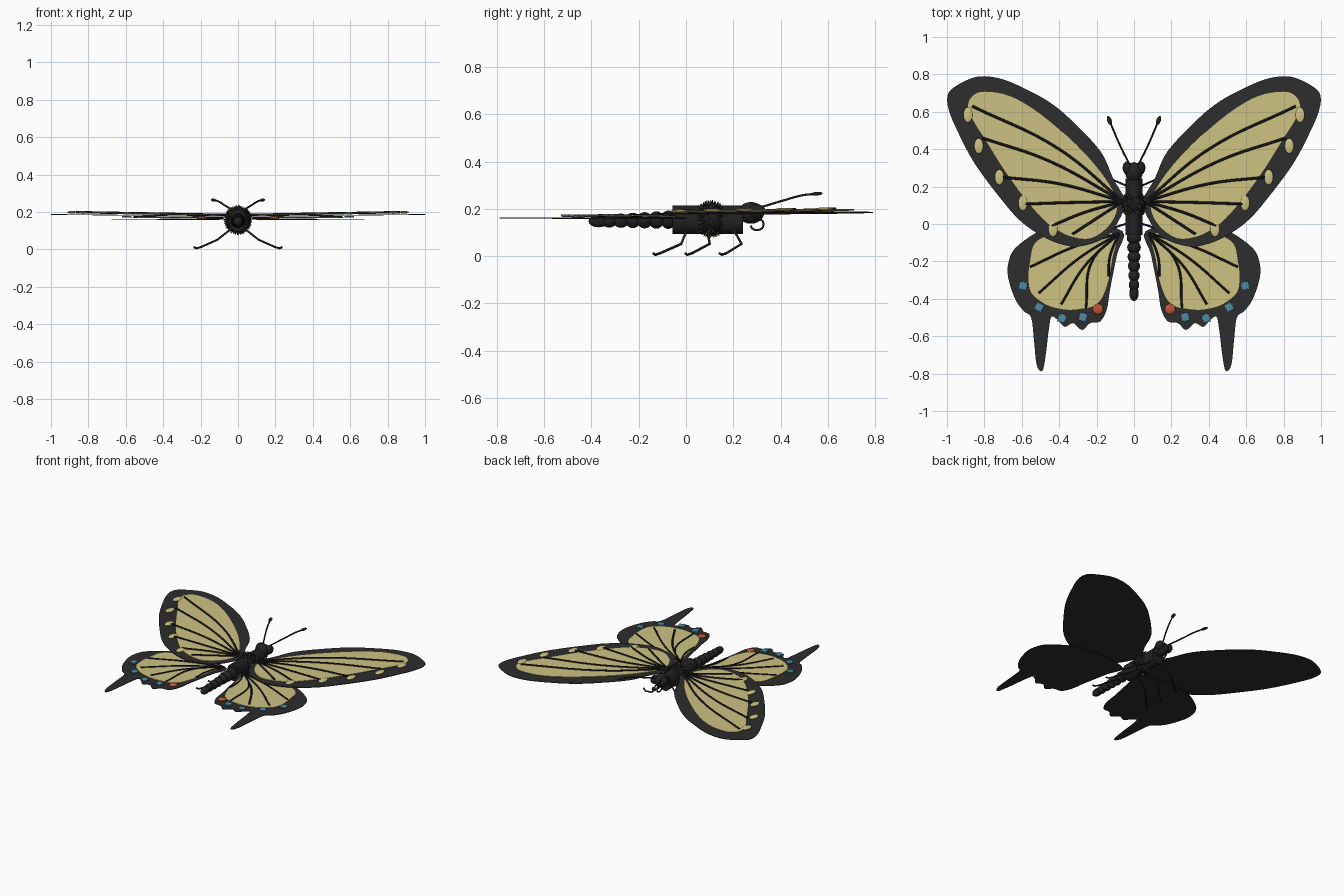
import bpy, bmesh, math, random
from mathutils import Vector, Matrix

if "Cube" in bpy.data.objects:
    bpy.data.objects.remove(bpy.data.objects["Cube"])

random.seed(4)


def material(name, rgb):
    m = bpy.data.materials.new(name)
    m.diffuse_color = (*rgb, 1)
    m.use_nodes = True
    m.node_tree.nodes["Principled BSDF"].inputs["Base Color"].default_value = m.diffuse_color
    return m


BORDER = material("charcoal", (0.026, 0.026, 0.027))
BODY = material("soft black", (0.016, 0.016, 0.018))
VEIN = material("vein black", (0.008, 0.008, 0.008))
YELLOW = material("pale yellow", (0.62, 0.54, 0.225))
BLUE = material("dusty blue", (0.08, 0.26, 0.37))
RED = material("orange red", (0.52, 0.09, 0.04))


def finish(name, bm, mats, smooth=False, mirror=False):
    bmesh.ops.recalc_face_normals(bm, faces=bm.faces[:])
    me = bpy.data.meshes.new(name)
    bm.to_mesh(me)
    bm.free()
    for m in mats:
        me.materials.append(m)
    for p in me.polygons:
        p.use_smooth = smooth
    ob = bpy.data.objects.new(name, me)
    bpy.context.collection.objects.link(ob)
    if mirror:
        ob.modifiers.new("mirror", 'MIRROR').use_mirror_merge = False
    return ob


def smooth_loop(pts, n=4):
    """Closed Catmull-Rom loop through 2D points."""
    out, k = [], len(pts)
    for i in range(k):
        a, b, c, d = (Vector(pts[(i + j) % k]) for j in (-1, 0, 1, 2))
        for s in range(n):
            t = s / n
            out.append(0.5 * (2 * b + (c - a) * t + (2 * a - 5 * b + 4 * c - d) * t * t
                              + (3 * b - a - 3 * c + d) * t ** 3))
    return out


def plate(name, pts, z0, slope, thick, mat):
    """Thin sheet with a given outline, rising gently outwards."""
    bm = bmesh.new()
    f = bm.faces.new([bm.verts.new((p.x, p.y, z0 + slope * p.x)) for p in smooth_loop(pts)])
    r = bmesh.ops.extrude_face_region(bm, geom=[f])
    top = [v for v in r["geom"] if isinstance(v, bmesh.types.BMVert)]
    bmesh.ops.translate(bm, verts=top, vec=(0, 0, thick))
    bmesh.ops.triangulate(bm, faces=[f for f in bm.faces if len(f.verts) > 4])
    return finish(name, bm, [mat], mirror=True)


def tubes(name, paths, radius, mat, handle='AUTO'):
    """Round tubes along paths, repeated on both sides."""
    cu = bpy.data.curves.new(name, 'CURVE')
    cu.dimensions = '3D'
    cu.bevel_depth, cu.bevel_resolution, cu.resolution_u = radius, 1, 8
    cu.use_fill_caps = True
    for path in paths:
        for side in (1, -1):
            sp = cu.splines.new('BEZIER')
            sp.bezier_points.add(len(path) - 1)
            for bp, p in zip(sp.bezier_points, path):
                bp.co = (p[0] * side, p[1], p[2])
                bp.handle_left_type = bp.handle_right_type = handle
    tmp = bpy.data.objects.new(name + "_curve", cu)
    bpy.context.collection.objects.link(tmp)
    bpy.context.view_layer.update()
    me = bpy.data.meshes.new_from_object(tmp.evaluated_get(bpy.context.evaluated_depsgraph_get()))
    bpy.data.objects.remove(tmp)
    me.name = name
    me.materials.clear()
    me.materials.append(mat)
    ob = bpy.data.objects.new(name, me)
    bpy.context.collection.objects.link(ob)


def balls(name, items, mat, mirror=False, seg=16):
    """Ellipsoids given as (centre, radii, turn about z, tilt about x)."""
    bm = bmesh.new()
    for c, r, turn, tilt in items:
        m = (Matrix.Translation(c) @ Matrix.Rotation(turn, 4, 'Z')
             @ Matrix.Rotation(tilt, 4, 'X') @ Matrix.Diagonal((*r, 1)))
        bmesh.ops.create_uvsphere(bm, u_segments=seg, v_segments=seg // 2 + 2, radius=1, matrix=m)
    return finish(name, bm, [mat], True, mirror)


# Forewings: dark sheet with yellow panel
fore = [(.05, .13), (.11, .24), (.18, .39), (.34, .56), (.45, .65), (.556, .71), (.69, .77),
        (.80, .79), (.88, .775), (.97, .725), (.998, .68), (.99, .61), (.95, .51), (.85, .32),
        (.69, .107), (.60, .01), (.50, -.06), (.40, -.105), (.29, -.12), (.15, -.07), (.07, .04)]
fore_in = [(.10, .15), (.18, .28), (.315, .43), (.50, .59), (.66, .685), (.80, .71), (.865, .685),
           (.89, .63), (.86, .55), (.80, .455), (.69, .28), (.556, .10), (.42, -.03), (.26, -.08),
           (.155, -.03), (.095, .06)]
plate("forewing", fore, .175, .01, .004, BORDER)
plate("forewing_panel", fore_in, .180, .018, .004, YELLOW)

# Hindwings: scalloped edge and long tail
hind = [(.06, -.04), (.25, .0), (.42, -.01), (.52, -.045), (.636, -.13), (.672, -.21), (.672, -.29),
        (.636, -.40), (.59, -.465), (.55, -.50), (.535, -.62), (.52, -.755), (.49, -.785),
        (.472, -.70), (.455, -.56), (.44, -.495), (.406, -.515), (.37, -.55), (.325, -.53),
        (.278, -.567), (.235, -.53), (.18, -.52), (.145, -.455), (.128, -.35), (.09, -.16)]
hind_in = [(.10, -.06), (.25, -.03), (.42, -.045), (.53, -.10), (.558, -.20), (.567, -.29),
           (.55, -.37), (.476, -.43), (.40, -.455), (.316, -.46), (.20, -.43), (.145, -.33), (.115, -.18)]
plate("hindwing", hind, .157, .004, .004, BORDER)
plate("hindwing_panel", hind_in, .163, .012, .004, YELLOW)

# Wing veins: start, bend, end
fore_veins = [((.40, .40), (.865, .63)), ((.45, .335), (.81, .46)), ((.40, .215), (.70, .25)),
              ((.33, .115), (.58, .107)), ((.27, .06), (.44, -.01)), ((.20, .03), (.33, -.055))]
hind_veins = [((.315, -.12), (.556, -.23)), ((.29, -.18), (.51, -.37)), ((.26, -.22), (.39, -.43)),
              ((.225, -.20), (.257, -.45)), ((.13, -.18), (.135, -.28))]


def vein_paths(root, veins, z0, slope):
    return [[(x, y, z0 + slope * x) for x, y in (root, mid, end)] for mid, end in veins]


tubes("forewing_veins", vein_paths((.06, .12), fore_veins, .184, .018), .007, VEIN)
tubes("hindwing_veins", vein_paths((.08, -.05), hind_veins, .167, .012), .006, VEIN)

# Edge spots
balls("yellow_spots", [((x, y, .181 + .02 * x), (.025, .042, .007), 0, 0) for x, y in
      [(.888, .583), (.83, .417), (.72, .25), (.594, .112), (.433, -.027)]], YELLOW, True)
balls("red_spots", [((.193, -.455, .168), (.029, .029, .009), 0, 0)], RED, True)
bm = bmesh.new()
for x, y, a in [(.594, -.33, .1), (.508, -.444, .4), (.385, -.503, .2), (.273, -.497, .1)]:
    # Ragged squares: an eight-point outline with pulled-out corners
    rim = []
    for i in range(16):
        r = (.032, .022, .025, .020)[i % 4]
        t = a + math.pi / 4 + i * math.tau / 16
        rim.append(bm.verts.new((x + r * math.cos(t), y + r * math.sin(t), .163 + .012 * x)))
    f = bm.faces.new(rim)
    r = bmesh.ops.extrude_face_region(bm, geom=[f])
    bmesh.ops.translate(bm, verts=[v for v in r["geom"] if isinstance(v, bmesh.types.BMVert)],
                        vec=(0, 0, .008))
finish("blue_spots", bm, [BLUE], mirror=True)

# Thorax barrel
bm = bmesh.new()
bmesh.ops.create_cone(bm, cap_ends=True, segments=20, radius1=1, radius2=1, depth=.30,
                      matrix=Matrix.Translation((0, .092, .154)) @ Matrix.Rotation(math.pi / 2, 4, 'X')
                      @ Matrix.Diagonal((.046, .06, 1, 1)))
finish("thorax", bm, [BODY])

# Furry collar: ball covered with short bristles, a few of them yellow
C = Vector((0, .105, .157))
balls("thorax_ball", [(C, (.066, .064, .070), 0, 0)], BODY, seg=20)
bm = bmesh.new()
for i in range(420):
    z = 1 - 2 * (i + .5) / 420
    t = i * 2.39996
    s = math.sqrt(1 - z * z)
    d = Vector((s * math.cos(t), s * math.sin(t), z))
    p = C + Vector((d.x * .066, d.y * .064, d.z * .070))
    d = (d + Vector([random.uniform(-.3, .3) for _ in range(3)])).normalized()
    r = bmesh.ops.create_cone(bm, segments=4, radius1=.0028, radius2=.0008, depth=.014, cap_ends=True,
                              matrix=Matrix.Translation(p + d * .004) @ d.to_track_quat('Z', 'Y').to_matrix().to_4x4())
    if random.random() < .25:
        for f in {f for v in r["verts"] for f in v.link_faces}:
            f.material_index = 1
finish("thorax_fur", bm, [BODY, YELLOW])

# Beaded abdomen tapering backwards
balls("abdomen", [((0, -.075 - .05 * i, .154 - .001 * i), (.039 - .0022 * i, .033, .039 - .0022 * i), 0, 0)
                  for i in range(6)] + [((0, -.37, .148), (.025, .042, .026), 0, 0)], BODY)

# Head, eyes and curled mouth tube
balls("head", [((0, .275, .183), (.047, .055, .046), 0, 0)], BODY)
balls("eyes", [((.036, .300, .190), (.025, .036, .030), 0, 0)], BODY, True)
tubes("mouth_tube", [[(0, .30 + .028 * math.cos(a), .135 + .025 * math.sin(a))
                      for a in (1.3, .5, -.4, -1.3, -2.2, -2.9)]], .005, BODY)

# Antennae with clubs
tubes("antennae", [[(.025, .32, .208), (.07, .41, .235), (.105, .49, .257), (.13, .55, .264)]], .005, BODY)
balls("antenna_clubs", [((.131, .553, .264), (.012, .026, .008), -.35, .08)], BODY, True)

# Three pairs of bent legs with small hooked feet
legs = [(.20, .235, .15), (.09, .10, .005), (.005, -.02, -.13)]
tubes("legs", [[(.03, a, .115), (.11, b, .052), (.20, c + .02, .012), (.222, c, .006), (.236, c - .008, .012)]
               for a, b, c in legs], .0055, BODY, 'VECTOR')
